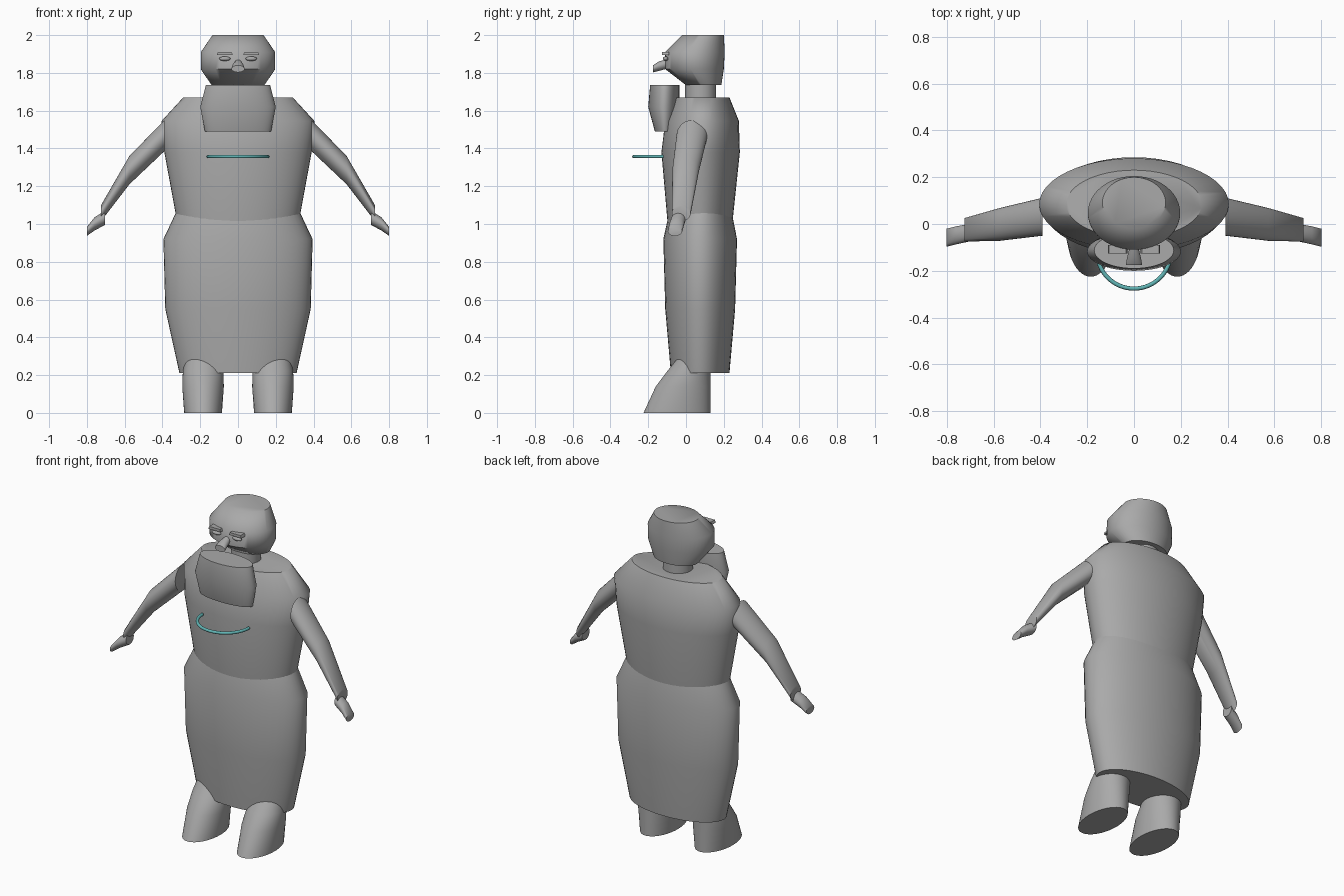
import bpy, bmesh, math
from mathutils import Vector

old = bpy.data.objects.get("Cube")
if old:
    bpy.data.objects.remove(old, do_unlink=True)


def material(name, rgb):
    mat = bpy.data.materials.new(name)
    mat.use_nodes = True
    mat.diffuse_color = (*rgb, 1)
    mat.node_tree.nodes["Principled BSDF"].inputs["Base Color"].default_value = (*rgb, 1)
    return mat


GREY = material("plain grey", (0.4, 0.4, 0.4))
TEAL = material("teal", (0.12, 0.46, 0.46))


def finish(name, bm, mat):
    bmesh.ops.recalc_face_normals(bm, faces=bm.faces)
    mesh = bpy.data.meshes.new(name)
    bm.to_mesh(mesh)
    bm.free()
    mesh.materials.append(mat)
    obj = bpy.data.objects.new(name, mesh)
    bpy.context.collection.objects.link(obj)
    bpy.ops.object.select_all(action='DESELECT')
    obj.select_set(True)
    bpy.context.view_layer.objects.active = obj
    bpy.ops.object.shade_smooth_by_angle(angle=math.radians(50))
    return obj


def loft(name, rings, axis='z', sides=48):
    """Capped skin over elliptical rings: (position, low a, high a, low b, high b)."""
    bm = bmesh.new()
    loops = []
    for pos, a0, a1, b0, b1 in rings:
        loop = []
        for i in range(sides):
            t = math.tau * i / sides
            a = (a0 + a1) / 2 + (a1 - a0) / 2 * math.cos(t)
            b = (b0 + b1) / 2 + (b1 - b0) / 2 * math.sin(t)
            co = {'x': (pos, a, b), 'y': (a, pos, b), 'z': (a, b, pos)}[axis]
            loop.append(bm.verts.new(co))
        loops.append(loop)
    for low, high in zip(loops, loops[1:]):
        for i in range(sides):
            j = (i + 1) % sides
            bm.faces.new((low[i], low[j], high[j], high[i]))
    bm.faces.new(loops[0])
    bm.faces.new(loops[-1])
    return finish(name, bm, GREY)


def body(name, profile):
    """Centred loft from (height, half width, front, back)."""
    return loft(name, [(z, -w, w, f, b) for z, w, f, b in profile])


# Body, from the hem up
body("skirt", [(0.21, 0.31, -0.08, 0.23), (0.55, 0.385, -0.11, 0.26),
               (0.92, 0.395, -0.12, 0.27), (1.10, 0.31, -0.08, 0.235)])
body("torso", [(1.0, 0.32, -0.097, 0.245), (1.38, 0.39, -0.13, 0.285),
               (1.545, 0.405, -0.11, 0.28), (1.67, 0.29, -0.06, 0.23)])
body("neck", [(1.64, 0.085, -0.005, 0.16), (1.76, 0.085, -0.005, 0.16)])
body("head", [(1.735, 0.14, 0.0, 0.187), (1.82, 0.197, -0.11, 0.2),
              (1.91, 0.197, -0.11, 0.205), (2.0, 0.135, -0.02, 0.2)])
body("beard", [(1.49, 0.175, -0.165, -0.06), (1.62, 0.2, -0.2, -0.035),
               (1.735, 0.17, -0.19, -0.035)])

# Nose
loft("nose", [(-0.175, -0.035, 0.035, 1.803, 1.84), (-0.145, -0.03, 0.03, 1.81, 1.86),
              (-0.09, -0.016, 0.016, 1.825, 1.875)], 'y', 24)

for side, s in (("left", 1), ("right", -1)):
    # Arm and hand
    loft(side + "_arm", [(s * 0.39, -0.05, 0.112, 1.385, 1.55),
                         (s * 0.575, -0.072, 0.068, 1.21, 1.36),
                         (s * 0.725, -0.075, 0.025, 1.015, 1.1)], 'x', 32)
    loft(side + "_hand", [(s * 0.705, -0.075, 0.0, 0.995, 1.07),
                          (s * 0.76, -0.087, -0.01, 0.965, 1.035),
                          (s * 0.8, -0.097, -0.02, 0.937, 0.985)], 'x', 24)

    # Foot rising into the skirt
    foot = loft(side + "_foot", [(z, s * (0.185 - w), s * (0.185 + w), f, 0.13)
                                 for z, w, f in ((0, 0.1, -0.225), (0.14, 0.11, -0.16),
                                                 (0.22, 0.107, -0.1), (0.32, 0.09, -0.02))])

    # Eye
    bm = bmesh.new()
    bmesh.ops.create_uvsphere(bm, u_segments=20, v_segments=10, radius=1)
    bmesh.ops.scale(bm, verts=bm.verts, vec=(0.03, 0.014, 0.012))
    bmesh.ops.translate(bm, verts=bm.verts, vec=(s * 0.07, -0.108, 1.875))
    finish(side + "_eye", bm, GREY)

    # Eyebrow, a tapered bar
    bm = bmesh.new()
    bmesh.ops.create_cube(bm, size=1)
    for v in bm.verts:
        half = 0.042 if v.co.z < 0 else 0.036
        v.co = Vector((s * 0.07 + math.copysign(half, v.co.x),
                       -0.108 + v.co.y * 0.038, 1.903 + v.co.z * 0.016))
    finish(side + "_eyebrow", bm, GREY)

# Half ring projecting from the chest
curve = bpy.data.curves.new("chest_ring", 'CURVE')
curve.dimensions = '3D'
curve.bevel_depth = 0.009
curve.bevel_resolution = 3
curve.use_fill_caps = True
spline = curve.splines.new('POLY')
steps = 32
spline.points.add(steps)
for i, p in enumerate(spline.points):
    t = math.pi * i / steps
    p.co = (0.157 * math.cos(t), -0.12 - 0.156 * math.sin(t), 1.357, 1)
spline.use_smooth = True
curve.materials.append(TEAL)
ring = bpy.data.objects.new("chest_ring", curve)
bpy.context.collection.objects.link(ring)
